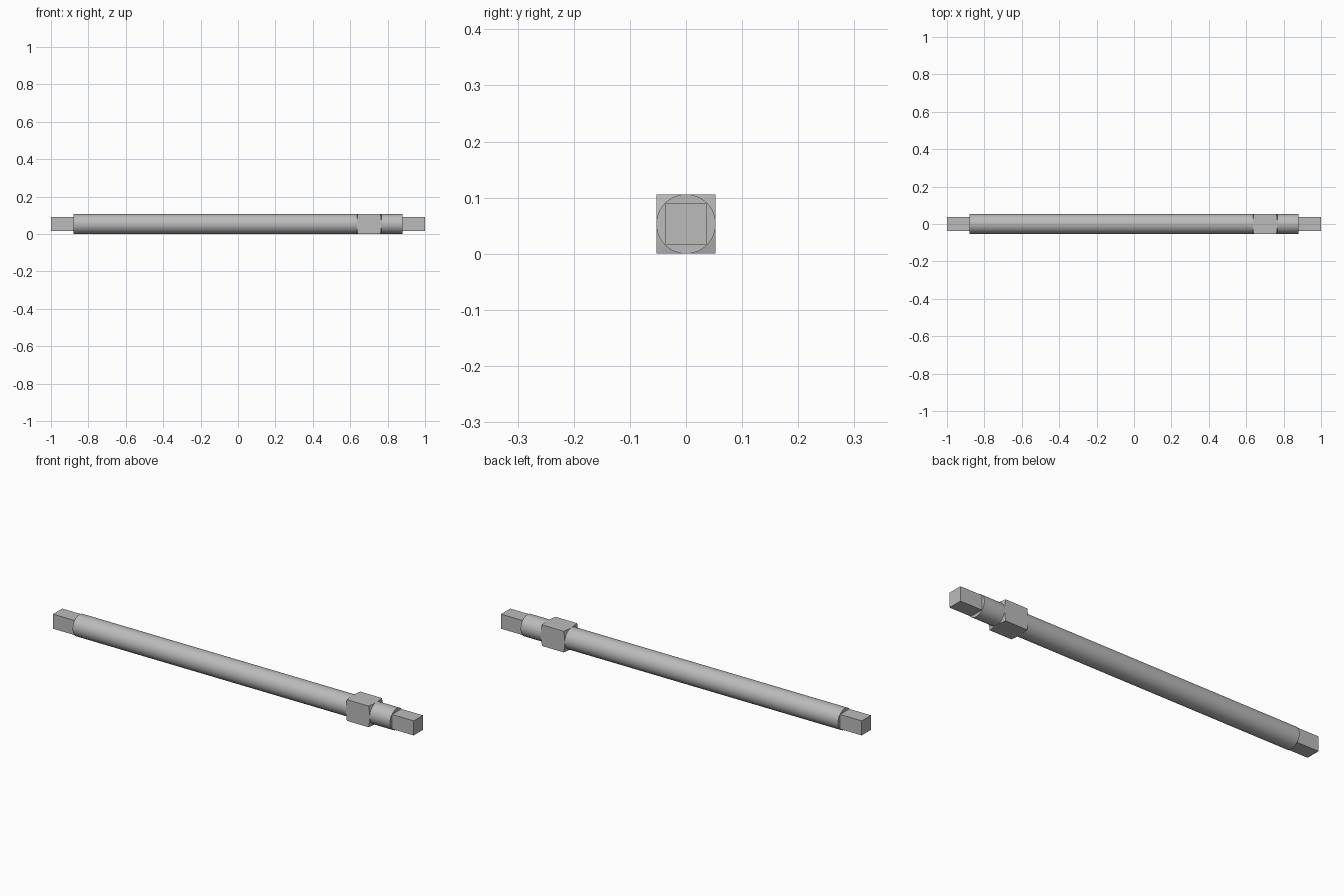
import bpy
import math
from mathutils import Matrix

cube = bpy.data.objects.get("Cube")
if cube:
    bpy.data.objects.remove(cube, do_unlink=True)

R = 0.053            # shaft radius, also half the collar width
AXIS = 0.053         # height of the centre line
SHOULDER = 0.88      # where the round shaft ends

steel = bpy.data.materials.new("grey steel")
steel.use_nodes = True
grey = (0.5, 0.5, 0.5, 1)
steel.diffuse_color = grey
steel.node_tree.nodes["Principled BSDF"].inputs["Base Color"].default_value = grey


def add_mesh(name, verts, faces):
    mesh = bpy.data.meshes.new(name)
    mesh.from_pydata(verts, [], faces)
    mesh.materials.append(steel)
    ob = bpy.data.objects.new(name, mesh)
    bpy.context.collection.objects.link(ob)
    ob.location.z = AXIS
    return ob


def box(name, x0, x1, h):
    verts = [(x, y, z) for x in (x0, x1) for y in (-h, h) for z in (-h, h)]
    faces = [(0, 1, 3, 2), (4, 6, 7, 5), (0, 4, 5, 1),
             (2, 3, 7, 6), (0, 2, 6, 4), (1, 5, 7, 3)]
    return add_mesh(name, verts, faces)


def lathe(name, profile, sides=64):
    """Closed solid turned about the x axis from (x, radius) pairs."""
    verts, faces = [], []
    for x, r in profile:
        for i in range(sides):
            a = math.tau * i / sides
            verts.append((x, r * math.cos(a), r * math.sin(a)))
    for k in range(len(profile) - 1):
        for i in range(sides):
            j = (i + 1) % sides
            a, b = k * sides, (k + 1) * sides
            faces.append((a + i, b + i, b + j, a + j))
    faces.append(tuple(range(sides)))
    faces.append(tuple(reversed(range((len(profile) - 1) * sides, len(verts)))))
    return add_mesh(name, verts, faces)


def boolean(ob, cutter, operation):
    mod = ob.modifiers.new(operation.title(), "BOOLEAN")
    mod.operation = operation
    mod.solver = "EXACT"
    mod.object = cutter
    cutter.hide_render = True
    cutter.hide_set(True)


def smooth(ob):
    bpy.ops.object.select_all(action="DESELECT")
    ob.select_set(True)
    bpy.context.view_layer.objects.active = ob
    bpy.ops.object.shade_smooth_by_angle(angle=math.radians(25))


# Round shaft in two lengths, either side of the square collar
C0, C1 = 0.635, 0.767
for name, x0, x1 in (("long_shaft", -SHOULDER, C0), ("short_shaft", C1, SHOULDER)):
    smooth(lathe(name, [(x0, R), (x1, R)]))

# Square collar with turned chamfers on its corners
collar = box("square_collar", C0, C1, R)
flare, depth = 0.03, 0.008
envelope = lathe("collar_chamfer_cutter", [
    (C0, R), (C0 + depth, R + flare), (C1 - depth, R + flare), (C1, R)], 128)
boolean(collar, envelope, "INTERSECT")

# Square drive ends, each with a countersunk centre hole
for side, name in ((1, "left"), (-1, "right")):
    x0, x1 = sorted((side * SHOULDER, side))
    end = box(name + "_square_end", x0, x1, 0.0365)
    hole = [(1.01, 0.032), (0.995, 0.017), (0.93, 0.017), (0.92, 0.0003)]
    profile = [(side * x, r) for x, r in hole]
    if side > 0:
        profile.reverse()
    drill = lathe(name + "_drill_cutter", profile, 48)
    boolean(end, drill, "DIFFERENCE")
